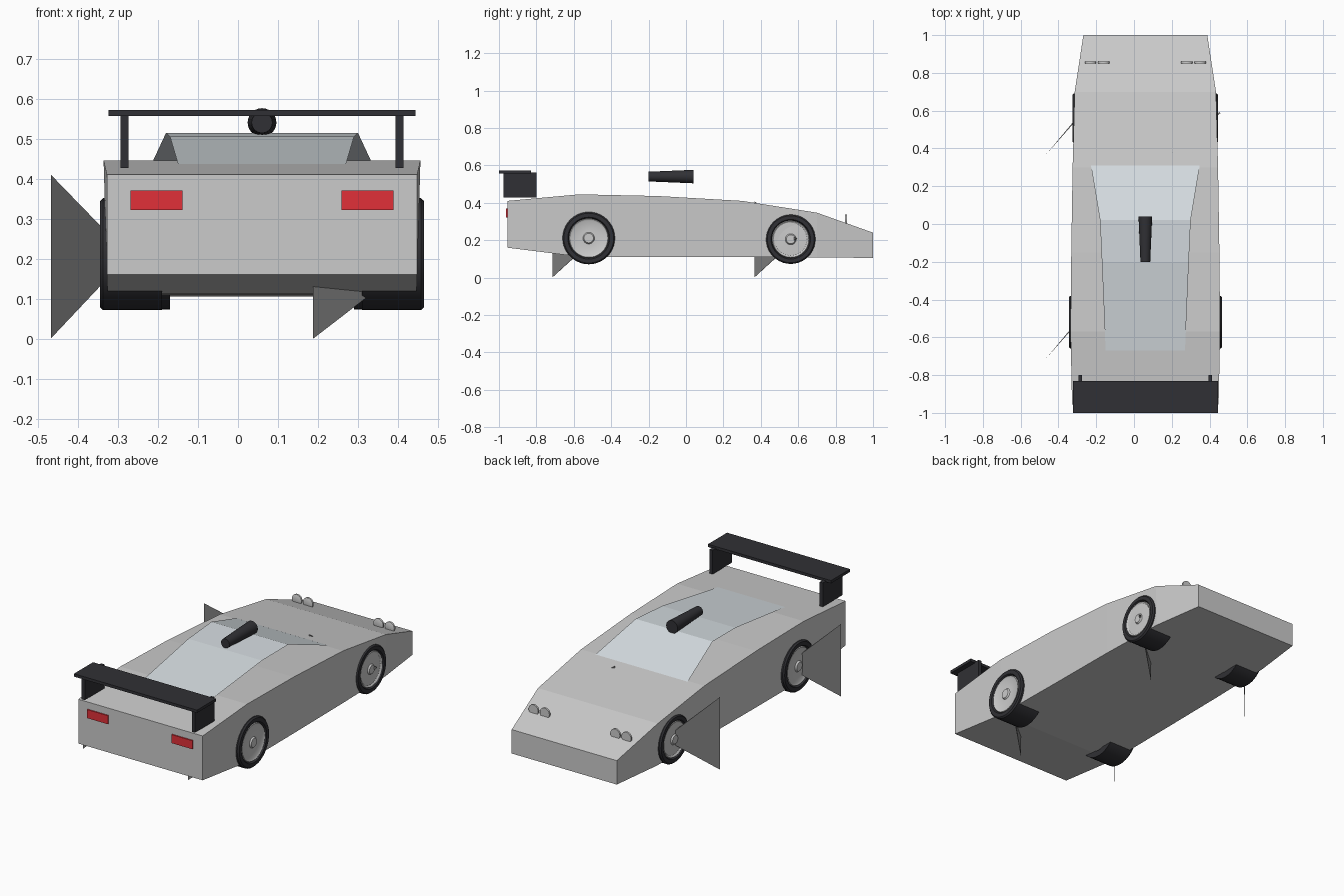
import bpy, bmesh, math
from mathutils import Vector

if "Cube" in bpy.data.objects:
    bpy.data.objects.remove(bpy.data.objects["Cube"])

CX = 0.06  # car centreline


def material(name, rgb):
    m = bpy.data.materials.new(name)
    m.diffuse_color = (*rgb, 1)
    m.use_nodes = True
    m.node_tree.nodes["Principled BSDF"].inputs["Base Color"].default_value = m.diffuse_color
    return m


black = material("black_rubber", (0.03, 0.03, 0.035))
red = material("red_lens", (0.75, 0.03, 0.04))
glass = material("pale_glass", (0.66, 0.71, 0.74))
dark_steel = material("blade_steel", (0.25, 0.25, 0.25))


def make(name, verts, faces, mat=None, solid=True):
    me = bpy.data.meshes.new(name)
    me.from_pydata(verts, [], faces)
    if solid:
        bm = bmesh.new()
        bm.from_mesh(me)
        bmesh.ops.recalc_face_normals(bm, faces=bm.faces)
        bm.to_mesh(me)
        bm.free()
    ob = bpy.data.objects.new(name, me)
    bpy.context.collection.objects.link(ob)
    if mat:
        me.materials.append(mat)
    return ob


def box(name, lo, hi, mat=None):
    v = [(x, y, z) for x in (lo[0], hi[0]) for y in (lo[1], hi[1]) for z in (lo[2], hi[2])]
    f = [(0, 1, 3, 2), (4, 6, 7, 5), (0, 4, 5, 1), (2, 3, 7, 6), (0, 2, 6, 4), (1, 5, 7, 3)]
    return make(name, v, f, mat)


def lathe(name, centre, axis, profile, n=32, mat=None, closed=False):
    """Spin (offset along axis, radius) points round the x or y axis."""
    verts, faces, k = [], [], len(profile)
    for i in range(n):
        a = 2 * math.pi * i / n
        for o, r in profile:
            c, s = r * math.cos(a), r * math.sin(a)
            verts.append(Vector(centre) + Vector((o, c, s) if axis == 'x' else (c, o, s)))
    for i in range(n):
        j = (i + 1) % n
        for p in range(k if closed else k - 1):
            q = (p + 1) % k
            faces.append((i * k + p, i * k + q, j * k + q, j * k + p))
    if not closed:
        faces += [tuple(i * k for i in range(n)), tuple(i * k + k - 1 for i in range(n))]
    ob = make(name, verts, faces, mat)
    bpy.context.view_layer.objects.active = ob
    bpy.ops.object.select_all(action='DESELECT')
    ob.select_set(True)
    bpy.ops.object.shade_smooth_by_angle(angle=math.radians(35))
    return ob


# Wedge body lofted through stations: y, top z, bottom z, top half width, bottom half width
stations = [(-0.955, .41, .16, .388, .388), (-0.57, .445, .112, .396, .386),
            (-0.15, .436, .11, .392, .382), (0.3, .41, .11, .385, .378),
            (0.7, .347, .108, .374, .368), (1.0, .24, .105, .328, .328)]
verts, faces = [], []
for y, t, b, w, wb in stations:
    verts += [(CX - wb, y, b), (CX + wb, y, b), (CX + w, y, t), (CX - w, y, t)]
for i in range(len(stations) - 1):
    for j in range(4):
        k = (j + 1) % 4
        faces.append((i * 4 + j, i * 4 + k, i * 4 + 4 + k, i * 4 + 4 + j))
n = len(verts)
faces += [(0, 1, 2, 3), (n - 4, n - 3, n - 2, n - 1)]
make("body", verts, faces)

# Open-sided glass canopy: windscreen, roof and rear window sheets
rows = [(0.31, .411, .288), (0.02, .514, .24), (-0.2, .505, .23), (-0.67, .437, .21)]
verts = [(CX + s * w, y, z) for y, z, w in rows for s in (-1, 1)]
make("canopy_glass", verts, [(2 * i, 2 * i + 2, 2 * i + 3, 2 * i + 1) for i in range(3)],
     glass, solid=False)

# Roof intake, a tapered tube shape lying along the roof
lathe("roof_cone", (CX, 0, 0.54), 'y', [(-0.2, .026), (0.04, .036)], 24, black)

# Rear wing and its struts
box("rear_wing", (CX - .384, -1.0, .556), (CX + .384, -.83, .572), black)
for s in (-1, 1):
    x = CX + s * .344
    box("wing_strut", (x - .01, -.975, .427), (x + .01, -.8, .562), black)

# Tail lights and paired headlights
for s in (-1, 1):
    x = CX + s * .264
    box("tail_light", (x - .065, -.962, .322), (x + .065, -.95, .37), red)
    for d in (.22, .29):
        lathe("headlight", (CX + s * d, .855, .307), 'y',
              [(-.006, .026), (-.004, .03), (.006, .03)], 20)

# Wheels with tyre, rim and hub, each carrying a triangular blade
for y, z, r, half in ((-0.52, .211, .14, .405), (0.56, .205, .132, .385)):
    for s in (-1, 1):
        o, i = s * half, s * (half - .155)
        lathe("tyre", (CX, y, z), 'x',
              [(i, r * .75), (i, r), (o - s * .008, r), (o, r * .95), (o, r * .8),
               (o - s * .01, r * .75)], 40, black, closed=True)
        lathe("rim", (CX, y, z), 'x',
              [(i + s * .01, r * .75), (o - s * .012, r * .76), (o - s * .004, r * .73),
               (o - s * .01, r * .66), (o - s * .008, r * .22), (o, r * .18)], 40)
        base_x, tip_x = (-0.468, -0.275) if s < 0 else (0.188, 0.455)
        b, tip = y - .195, Vector((tip_x, y + .03, .208))
        t = .003
        v = [(base_x, b, .0), (base_x, b, .41), tip + Vector((-t, t, 0)), tip + Vector((t, -t, 0))]
        make("wheel_blade", v, [(0, 1, 2), (0, 3, 1), (0, 2, 3), (1, 3, 2)], dark_steel)
